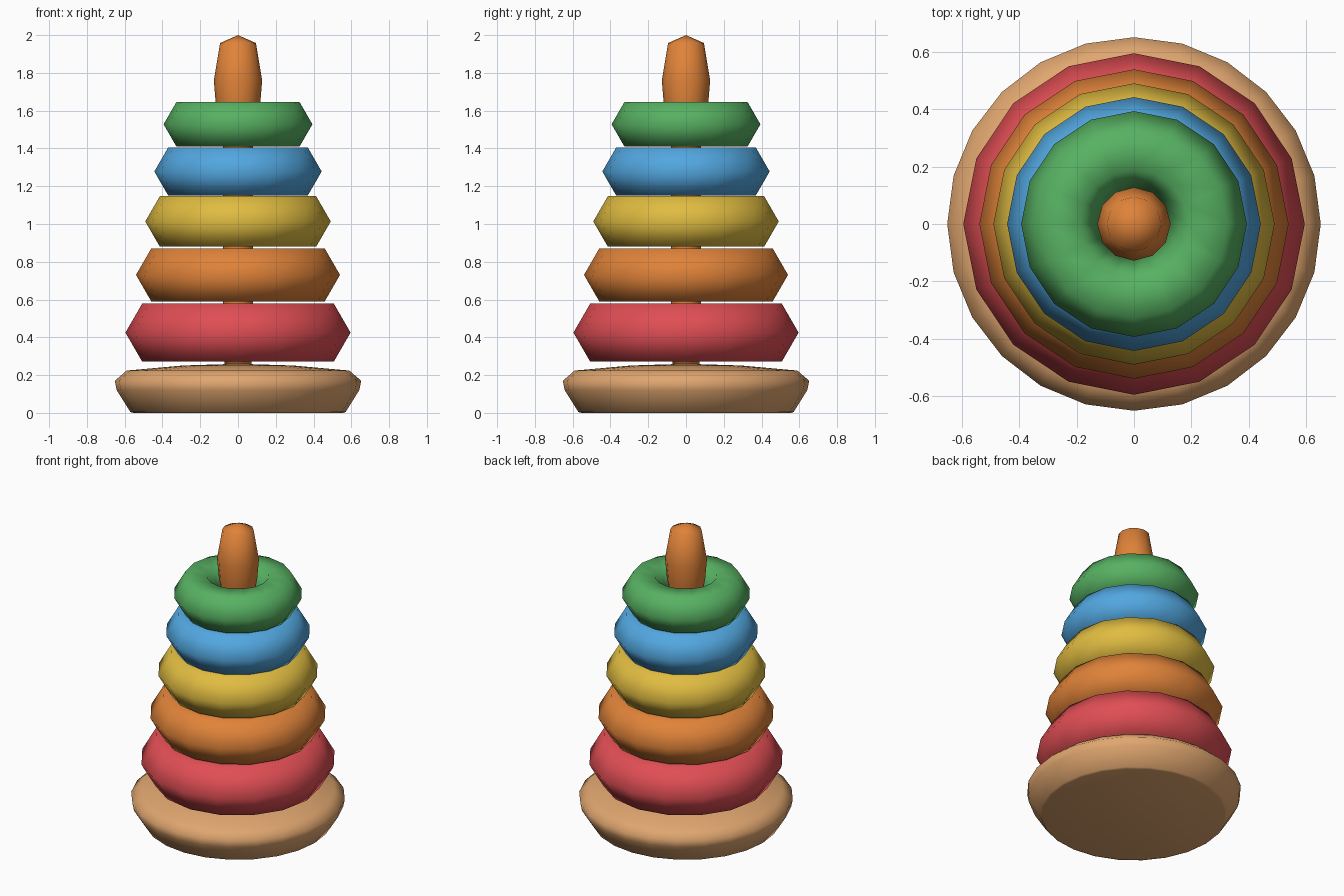
import bpy, math

if "Cube" in bpy.data.objects:
    bpy.data.objects.remove(bpy.data.objects["Cube"])


def srgb(r, g, b):
    f = lambda c: c / 12.92 if c <= 0.04045 else ((c + 0.055) / 1.055) ** 2.4
    return (f(r / 255), f(g / 255), f(b / 255), 1.0)


def material(name, rgb):
    m = bpy.data.materials.new(name)
    m.diffuse_color = srgb(*rgb)
    m.use_nodes = True
    m.node_tree.nodes["Principled BSDF"].inputs["Base Color"].default_value = m.diffuse_color
    return m


red = material("red", (224, 78, 84))
orange = material("orange", (224, 131, 57))
yellow = material("yellow", (224, 188, 65))
blue = material("blue", (82, 167, 224))
green = material("green", (87, 177, 98))
wood = material("light wood", (224, 166, 111))


def lathe(name, profile, sides, mat, closed=False):
    """Spin (radius, z) points round z; radius 0 makes a pole."""
    verts, rows, faces = [], [], []
    for r, z in profile:
        n = 1 if r == 0 else sides
        rows.append([len(verts) + i % n for i in range(sides)])
        for i in range(n):
            a = 2 * math.pi * i / sides
            verts.append((r * math.cos(a), r * math.sin(a), z))
    pairs = list(zip(rows, rows[1:]))
    if closed:
        pairs.append((rows[-1], rows[0]))
    for lo, hi in pairs:
        for i in range(sides):
            j = (i + 1) % sides
            face = list(dict.fromkeys((lo[i], lo[j], hi[j], hi[i])))
            faces.append(face)
    mesh = bpy.data.meshes.new(name)
    mesh.from_pydata(verts, [], faces)
    mesh.materials.append(mat)
    mesh.shade_smooth()
    obj = bpy.data.objects.new(name, mesh)
    bpy.context.collection.objects.link(obj)
    return obj


# Rounded base disc
lathe("base", [(0, 0.005), (0.555, 0.005), (0.57, 0.01), (0.642, 0.12), (0.652, 0.17),
               (0.59, 0.224), (0.29, 0.251), (0, 0.26)], 24, wood)

# Central peg with a bulging, domed tip
lathe("peg", [(0, 0.2), (0.07, 0.2), (0.08, 0.6), (0.08, 1.41), (0.117, 1.63),
              (0.128, 1.76), (0.095, 1.958), (0, 2.0)], 12, orange)

# Stacked rings with hexagonal cross-section: bottom, top, outer radius
rings = [("red_ring", 0.272, 0.578, 0.596, red),
         ("orange_ring", 0.591, 0.870, 0.540, orange),
         ("yellow_ring", 0.880, 1.147, 0.491, yellow),
         ("blue_ring", 1.152, 1.404, 0.443, blue),
         ("green_ring", 1.410, 1.646, 0.394, green)]
for name, z0, z1, outer, mat in rings:
    r = (z1 - z0) / math.sqrt(3)
    section = [(outer - r + r * math.cos(math.radians(a)),
                (z0 + z1) / 2 + r * math.sin(math.radians(a)))
               for a in range(0, 360, 60)]
    lathe(name, section, 16, mat, closed=True)

# Rest the base on the ground
bpy.data.objects["base"].location.z = 0
for v in bpy.data.objects["base"].data.vertices:
    if v.co.z < 0.011:
        v.co.z -= 0.005
